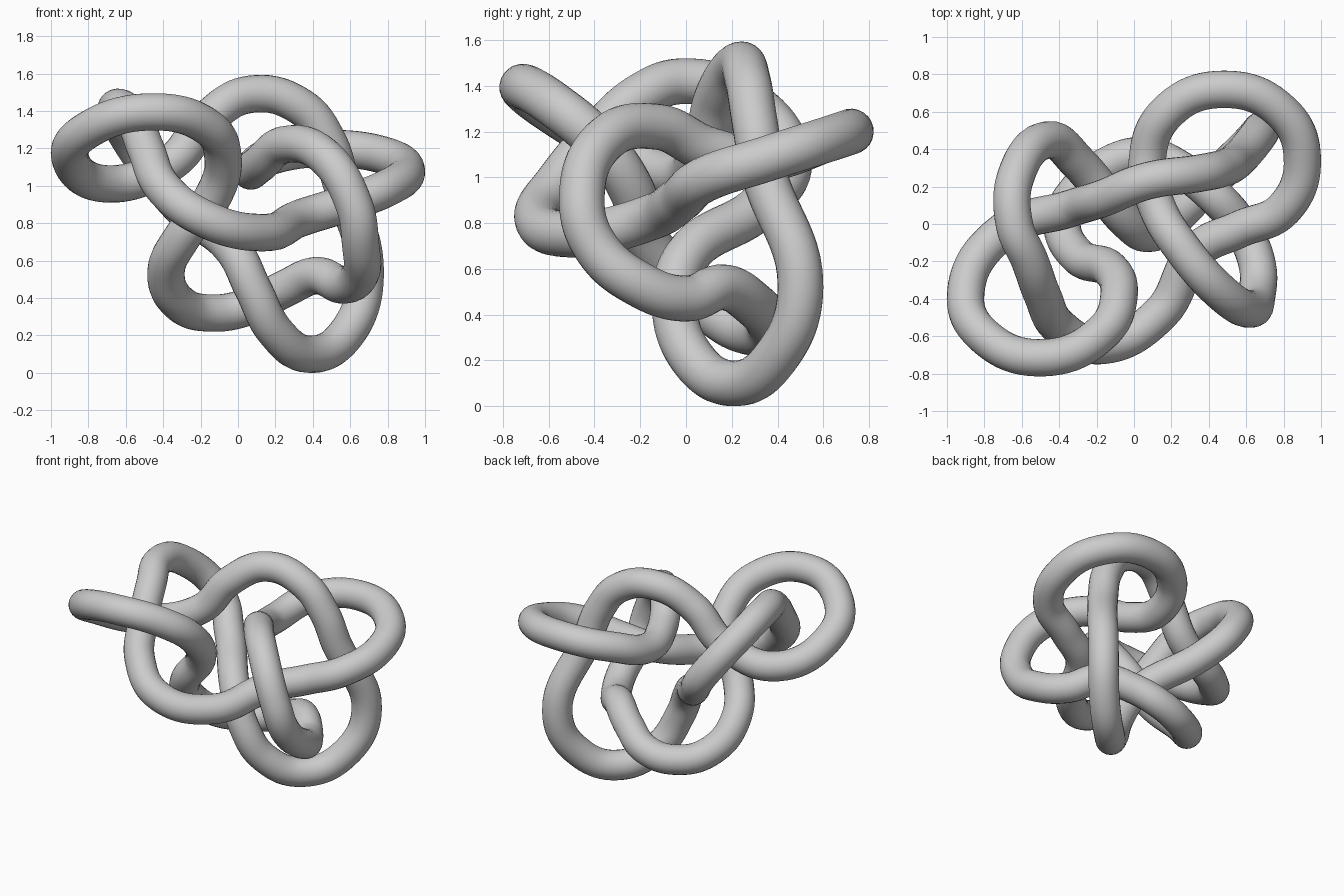
import bpy

# Centre line of the closed knot
PATH = [
    # upper right ring
    (.34, -.14, .83), (.56, -.03, .90), (.80, .08, .99), (.90, .35, 1.08), (.79, .60, 1.16),
    (.48, .72, 1.20), (.18, .60, 1.16), (.07, .33, 1.08), (.12, .10, 1.12),
    # front right arch
    (.25, -.12, 1.22), (.46, -.36, 1.16), (.62, -.455, .90), (.655, -.39, .69),
    (.655, -.20, .53), (.56, .00, .47), (.42, .16, .52),
    # low pass across the back
    (.25, .29, .45), (.06, .365, .355), (-.15, .31, .32), (-.31, .17, .37),
    (-.385, .00, .53), (-.29, -.18, .74), (-.13, -.24, .95),
    # left ring
    (-.08, -.38, 1.15), (-.17, -.58, 1.32), (-.48, -.715, 1.395), (-.80, -.60, 1.30),
    (-.90, -.37, 1.16), (-.70, -.04, 1.01), (-.35, .08, 1.13),
    # top arch and bottom loop
    (-.16, .14, 1.36), (.07, .23, 1.49), (.34, .27, 1.42), (.48, .30, 1.24),
    (.55, .34, 1.02), (.68, .50, .52), (.58, .39, .21), (.38, .20, .10),
    (.20, .02, .22), (.08, -.05, .45), (-.02, .00, .65),
    # back left loop and front pass
    (-.30, .33, .88), (-.45, .45, 1.06), (-.63, .26, 1.34), (-.64, .00, 1.42),
    (-.56, -.19, 1.36), (-.49, -.38, 1.19), (-.40, -.55, .99), (-.17, -.65, .82),
    (.14, -.48, .75),
]

# Round tube swept along the path
curve = bpy.data.curves.new("knot_tube", 'CURVE')
curve.dimensions = '3D'
curve.resolution_u = 10
curve.bevel_depth = 0.1
curve.bevel_resolution = 10
spline = curve.splines.new('BEZIER')
spline.bezier_points.add(len(PATH) - 1)
for point, co in zip(spline.bezier_points, PATH):
    point.co = co
    point.handle_left_type = point.handle_right_type = 'AUTO'
spline.use_cyclic_u = True
spline.use_smooth = True

knot = bpy.data.objects.new("knot_tube", curve)
bpy.context.collection.objects.link(knot)

# Plain grey
grey = bpy.data.materials.new("grey")
grey.diffuse_color = (0.6, 0.6, 0.6, 1)
curve.materials.append(grey)

# Turn into a smooth mesh
bpy.ops.object.select_all(action='DESELECT')
knot.select_set(True)
bpy.context.view_layer.objects.active = knot
bpy.ops.object.convert(target='MESH')
bpy.ops.object.shade_smooth()
